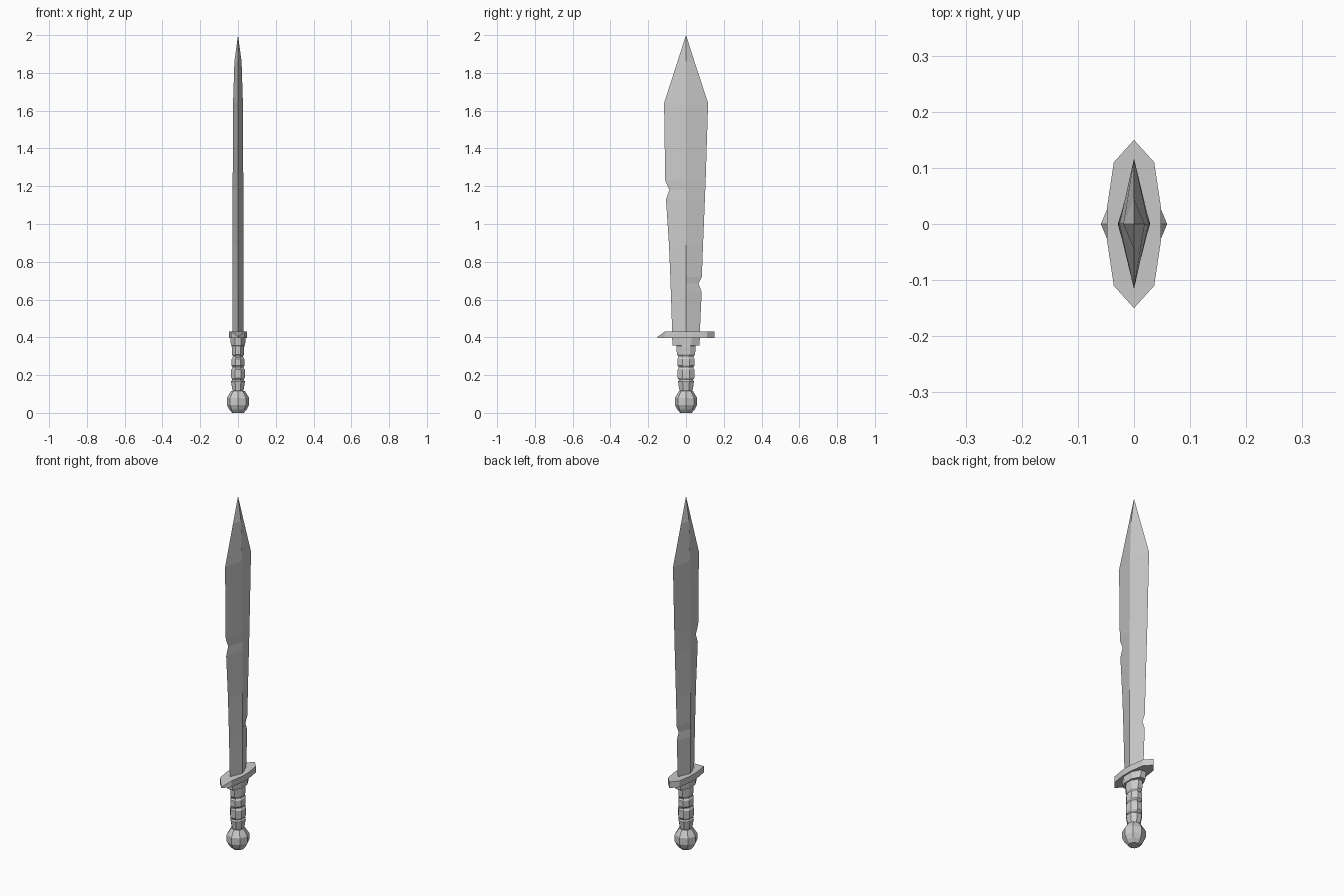
import bpy
import bmesh
from math import cos, sin, tau

cube = bpy.data.objects.get("Cube")
if cube:
    bpy.data.objects.remove(cube)

steel = bpy.data.materials.new("worn grey steel")
steel.use_nodes = True
GREY = (0.6, 0.6, 0.6, 1)
steel.diffuse_color = GREY
steel.node_tree.nodes["Principled BSDF"].inputs["Base Color"].default_value = GREY


def loft(name, rings):
    """Skin a stack of equal-sized point rings and cap both ends."""
    bm = bmesh.new()
    loops = [[bm.verts.new(p) for p in ring] for ring in rings]
    for low, high in zip(loops, loops[1:]):
        for i in range(len(low)):
            j = (i + 1) % len(low)
            bm.faces.new((low[i], low[j], high[j], high[i]))
    bm.faces.new(loops[0][::-1])
    bm.faces.new(loops[-1])
    bmesh.ops.remove_doubles(bm, verts=bm.verts, dist=0.0002)
    bmesh.ops.recalc_face_normals(bm, faces=bm.faces)
    mesh = bpy.data.meshes.new(name)
    bm.to_mesh(mesh)
    bm.free()
    mesh.materials.append(steel)
    obj = bpy.data.objects.new(name, mesh)
    bpy.context.collection.objects.link(obj)
    return obj


def oval(rx, ry, z, turn=0.5, sides=8):
    return [(rx * cos(tau * (i + turn) / sides), ry * sin(tau * (i + turn) / sides), z)
            for i in range(sides)]


# Blade: diamond section, (height, front edge, back edge, half thickness)
blade = [
    (0.42, -0.073, 0.073, 0.029), (0.64, -0.08, 0.083, 0.029),
    (0.685, -0.082, 0.066, 0.029), (0.72, -0.083, 0.084, 0.029),
    (0.89, -0.09, 0.09, 0.029), (1.13, -0.106, 0.1, 0.028),
    (1.18, -0.088, 0.102, 0.028), (1.23, -0.11, 0.104, 0.028),
    (1.64, -0.116, 0.117, 0.026), (1.86, -0.045, 0.045, 0.019),
    (2.0, 0, 0, 0),
]
loft("blade", [[(t, 0, z), (0, back, z), (-t, 0, z), (0, front, z)]
               for z, front, back, t in blade])

# Guard: pointed plate whose front end slopes down to its lower edge
half = [(0, -0.15), (0.036, -0.11), (0.048, -0.03), (0.048, 0.03), (0.036, 0.11), (0, 0.15)]
outline = half + [(-x, y) for x, y in half[-2:0:-1]]
loft("guard", [[(x, y, 0.397) for x, y in outline],
               [(x, y, 0.403 if y < -0.14 else 0.432) for x, y in outline]])

# Collar under the guard
loft("collar", [oval(0.041, 0.076, 0.358), oval(0.043, 0.08, 0.398)])

# Grip: one stack of swollen segments with narrow grooves between
segments = [(0.115, 0.172, 0.032, 0.038, 0.04, 0.046),
            (0.18, 0.235, 0.039, 0.049, 0.039, 0.049),
            (0.245, 0.292, 0.037, 0.05, 0.036, 0.05),
            (0.302, 0.36, 0.034, 0.052, 0.036, 0.055)]
rings = [oval(0.03, 0.034, 0.1)]
for low, high, x0, y0, x1, y1 in segments:
    rings += [oval(x0 * 0.86, y0 * 0.86, low - 0.002), oval(x0, y0, low + 0.006),
              oval(x1, y1, high - 0.006), oval(x1 * 0.86, y1 * 0.86, high + 0.002)]
loft("grip", rings)

# Pommel: faceted ball
loft("pommel", [oval(r, r, z, 0) for r, z in
                [(0.03, 0), (0.047, 0.018), (0.059, 0.042), (0.059, 0.08), (0.036, 0.116)]])
